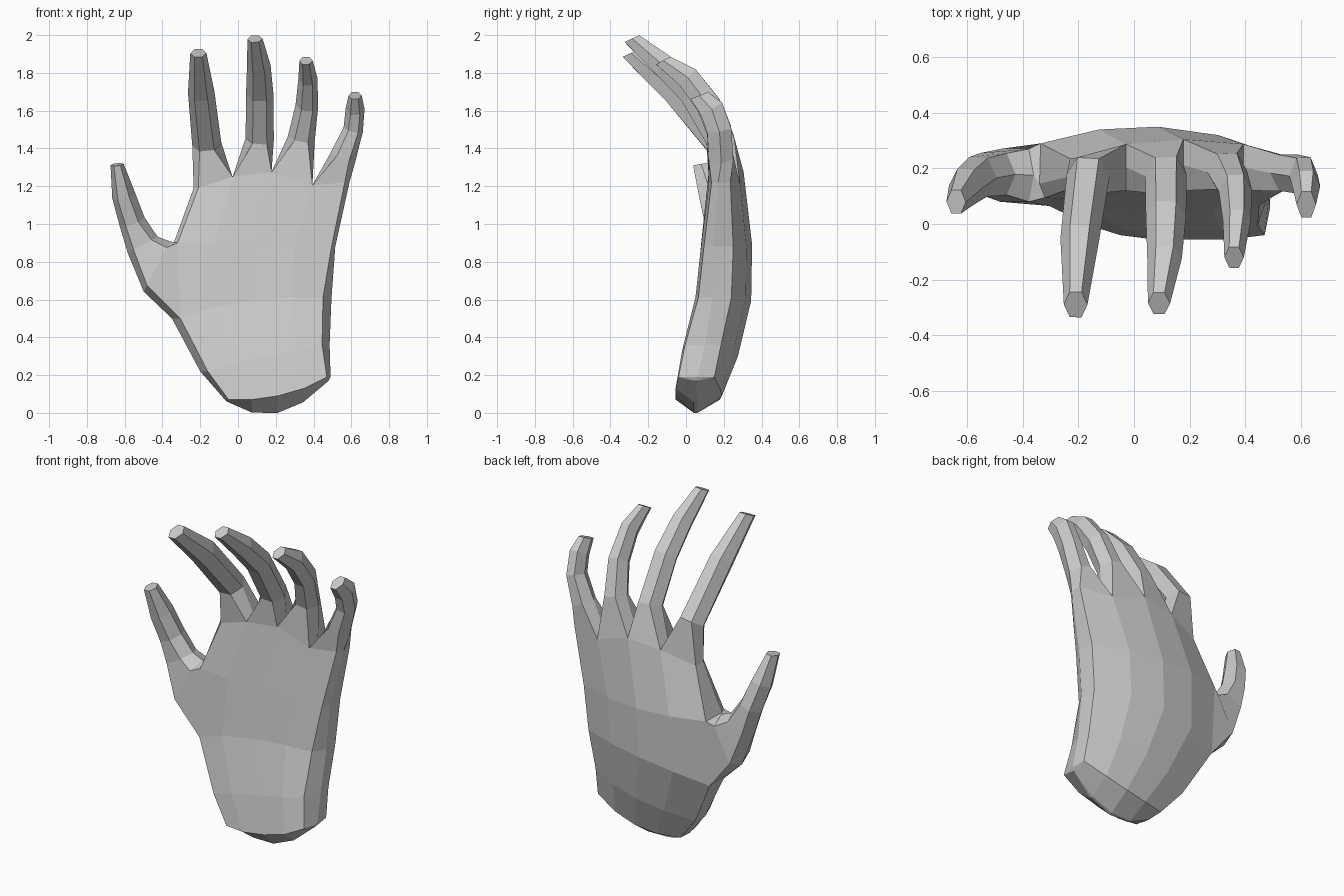
import bpy, bmesh
from mathutils import Vector

if "Cube" in bpy.data.objects:
    bpy.data.objects.remove(bpy.data.objects["Cube"])

bm = bmesh.new()


def palm_ring(xl, zl, xr, zr, arch, front, side, edge, back, inset, lift=0):
    """Five palm points, right side point, five back points, left side point."""
    def point(t, y):
        return Vector((xl + (xr - xl) * t, y, zl + (zr - zl) * t + arch * 4 * t * (1 - t)))
    ts = [0, .25, .5, .75, 1]
    fronts = [point(t, front + (.015 if t in (0, 1) else 0)) for t in ts]
    backs = [point(t, edge + (back - edge) * 4 * t * (1 - t) + lift * (1 - t) ** 2) for t in ts]
    for pts, amount in ((fronts, inset), (backs, inset * .2)):
        pts[0].x += amount
        pts[-1].x -= amount
    ring = fronts + [point(1, side)] + backs[::-1] + [point(0, side)]
    return [bm.verts.new(p) for p in ring]


def bridge(a, b, skip=()):
    n = len(a)
    for i in range(n):
        if i not in skip:
            j = (i + 1) % n
            bm.faces.new((a[i], a[j], b[j], b[i]))


def digit(base, stations, heading=None):
    """Grow a six-sided digit from a hexagonal opening.
    Stations are (x, y, z, width, depth[, flat]); heading sets the first ring's direction."""
    centres = [sum((v.co for v in base), Vector()) / 6] + [Vector(s[:3]) for s in stations]
    last = base
    for i, s in enumerate(stations, 1):
        c = centres[i]
        t = (centres[min(i + 1, len(stations))] - centres[i - 1]).normalized()
        if i == 1 and heading:
            t = Vector(heading).normalized()
        if i == len(stations):      # finger tips are cut nearly level
            t = ((c - centres[i - 1]).normalized() + Vector((0, 0, 1))).normalized()
        u = Vector((1, 0, 0))
        u = (u - u.dot(t) * t).normalized()
        v = t.cross(u)
        f = s[5] if len(s) > 5 else .5
        shape = [(-f, -1), (f, -1), (1, 0), (f, 1), (-f, 1), (-1, 0)]
        ring = [bm.verts.new(c + u * (s[3] / 2 * a) + v * (s[4] / 2 * b)) for a, b in shape]
        bridge(last, ring)
        last = ring
    bm.faces.new(last)


# palm and wrist stump, left open where the thumb starts
rows = [palm_ring(*r) for r in (
    (-.06, .06, .48, .17, -.115, .04, .05, .055, .06, 0),
    (-.07, .07, .49, .19, -.04, -.055, .06, .15, .19, .02),
    (-.20, .22, .485, .36, .01, -.02, .10, .185, .275, .04),
    (-.35, .50, .495, .61, .04, .05, .14, .24, .34, .045, .02),
    (-.34, .90, .515, .88, 0, .08, .145, .25, .34, .02, .04),
    (-.235, 1.19, .59, 1.22, .07, .12, .17, .235, .305, .025),
)]
for k in range(5):
    bridge(rows[k], rows[k + 1], (10, 11) if k == 3 else ())

# wrist end
first = rows[0]
for k in range(4):
    bm.faces.new([first[k], first[k + 1], first[9 - k], first[10 - k]])
bm.faces.new((first[0], first[10], first[11]))
bm.faces.new((first[4], first[5], first[6]))

# thumb, from the left side of the palm
lo, hi = rows[3], rows[4]
digit([lo[0], hi[0], hi[11], hi[10], lo[10], lo[11]], [
    (-.43, .175, .775, .30, .19, .75), (-.505, .18, .89, .18, .15, .6),
    (-.56, .17, 1.01, .14, .14), (-.605, .135, 1.15, .125, .13),
    (-.64, .08, 1.315, .07, .085)], (-.27, 0, .14))

# four fingers, one per palm column, sharing the web points
top = rows[5]
for i in (3, 7):        # the web beside the little finger sits lower
    top[i].co += Vector((.01, 0, -.06))
webs = [top[11]] + [bm.verts.new((top[i].co + top[10 - i].co) / 2) for i in (1, 2, 3)] + [top[5]]
fingers = [
    [(-.165, .175, 1.42, .155, .14), (-.195, -.055, 1.70, .14, .14),
     (-.21, -.29, 1.905, .085, .10)],
    [(.115, .175, 1.45, .15, .14), (.115, .03, 1.69, .145, .13),
     (.11, -.12, 1.84, .125, .12), (.09, -.285, 1.98, .08, .085)],
    [(.335, .19, 1.45, .145, .13), (.365, .12, 1.63, .12, .13),
     (.37, .01, 1.775, .10, .12), (.36, -.12, 1.865, .07, .085)],
    [(.555, .185, 1.35, .14, .13), (.61, .175, 1.50, .105, .13),
     (.62, .135, 1.61, .10, .13), (.62, .07, 1.68, .07, .10)],
]
for i, stations in enumerate(fingers):
    digit([top[i], top[i + 1], webs[i + 1], top[9 - i], top[10 - i], webs[i]], stations)

bmesh.ops.recalc_face_normals(bm, faces=bm.faces)
mesh = bpy.data.meshes.new("hand")
bm.to_mesh(mesh)
bm.free()
bpy.context.collection.objects.link(bpy.data.objects.new("hand", mesh))
